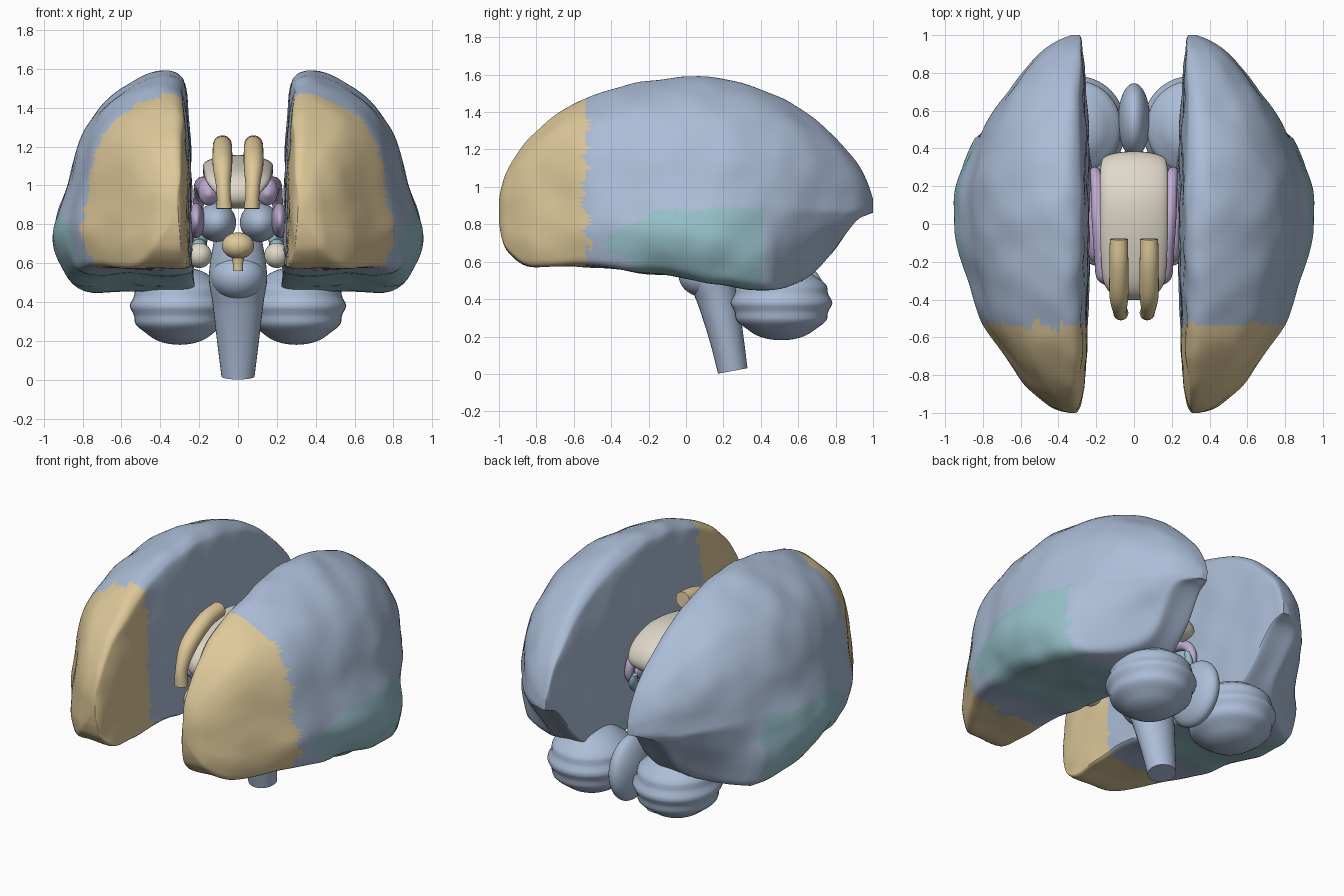
import bpy, bmesh, math
from mathutils import Vector, noise

cube = bpy.data.objects.get("Cube")
if cube:
    bpy.data.objects.remove(cube, do_unlink=True)


def material(name, r, g, b):
    m = bpy.data.materials.new(name)
    m.use_nodes = True
    m.diffuse_color = (r, g, b, 1)
    bsdf = next(n for n in m.node_tree.nodes if n.type == "BSDF_PRINCIPLED")
    bsdf.inputs["Base Color"].default_value = (r, g, b, 1)
    bsdf.inputs["Roughness"].default_value = 0.7
    return m


BLUE = material("slate blue", 0.41, 0.51, 0.68)
SAND = material("sand yellow", 0.73, 0.58, 0.32)
TEAL = material("soft teal", 0.31, 0.53, 0.59)
LILAC = material("lilac", 0.52, 0.41, 0.65)
CREAM = material("cream", 0.74, 0.69, 0.59)
SIDES = (("left", 1), ("right", -1))
made = []


def clamp(value):
    return max(0, min(1, value))


def spline(points, n, closed=False):
    """Sample a smooth curve through tuples of any length."""
    pts = [Vector(p) for p in points]
    count = len(pts)

    def at(i):
        return pts[i % count] if closed else pts[max(0, min(count - 1, i))]

    out = []
    for i in range(count if closed else count - 1):
        a, b, c, d = (at(i + k) for k in (-1, 0, 1, 2))
        for s in range(n):
            t = s / n
            out.append(b + (c - a) * (t / 2)
                       + (a * 2 - b * 5 + c * 4 - d) * (t * t / 2)
                       + (b * 3 - a - c * 3 + d) * (t ** 3 / 2))
    return out if closed else out + [pts[-1]]


def finish(name, bm, mats):
    bmesh.ops.recalc_face_normals(bm, faces=bm.faces)
    mesh = bpy.data.meshes.new(name)
    bm.to_mesh(mesh)
    bm.free()
    for m in mats:
        mesh.materials.append(m)
    obj = bpy.data.objects.new(name, mesh)
    bpy.context.collection.objects.link(obj)
    made.append(obj)
    return obj


def loft(name, rings, mats, rule=None):
    """Skin closed rings of equal size, cap the ends, colour by rule."""
    bm = bmesh.new()
    loops = [[bm.verts.new(p) for p in ring] for ring in rings]
    size = len(loops[0])
    for a, b in zip(loops, loops[1:]):
        for i in range(size):
            j = (i + 1) % size
            bm.faces.new((a[i], a[j], b[j], b[i]))
    bm.faces.new(loops[0])
    bm.faces.new(loops[-1])
    if rule:
        bmesh.ops.triangulate(bm, faces=bm.faces)
        for f in bm.faces:
            f.material_index = rule(f.calc_center_median())
    return finish(name, bm, mats)


def sweep(name, path, mat, side=1, sides=24):
    """Path points are x, y, z, half width, half thickness."""
    samples = spline(path, 6)
    rings = []
    for i, s in enumerate(samples):
        tangent = (samples[min(i + 1, len(samples) - 1)] - samples[max(i - 1, 0)])
        normal = Vector(tangent[:3]).cross(Vector((1, 0, 0))).normalized()
        ring = []
        for k in range(sides):
            a = math.tau * k / sides
            p = Vector(s[:3]) + Vector((math.cos(a) * s[3], 0, 0)) + normal * (math.sin(a) * s[4])
            ring.append((p.x * side, p.y, p.z))
        rings.append(ring)
    return loft(name, rings, [mat])


def ellipsoid(name, centre, radii, mat, side=1, ridge=0.0):
    bm = bmesh.new()
    bmesh.ops.create_uvsphere(bm, u_segments=40, v_segments=32, radius=1)
    for v in bm.verts:
        swell = 1 + ridge * math.cos(v.co.z * 13)
        x, y, z = v.co.x * swell, v.co.y * swell, v.co.z
        v.co = ((centre[0] + x * radii[0]) * side,
                centre[1] + y * radii[1], centre[2] + z * radii[2])
    return finish(name, bm, [mat])


# Cerebral hemispheres: one cross-section scaled along the length
section = spline([(0.04, 0), (0.45, 0), (0.82, 0), (0.94, 0.08), (1, 0.2),
                  (0.96, 0.32), (0.9, 0.45), (0.84, 0.6), (0.74, 0.75),
                  (0.58, 0.88), (0.41, 0.95), (0.22, 1), (0.1, 0.98),
                  (0.05, 0.9), (0.01, 0.6), (0, 0.3), (0, 0.07)], 5, True)
# y, inner x, outer x, bottom z, top z
stations = spline([(-1, 0.31, 0.35, 0.81, 0.92), (-0.985, 0.295, 0.41, 0.73, 1.01),
                   (-0.95, 0.28, 0.47, 0.655, 1.1), (-0.85, 0.265, 0.58, 0.585, 1.25),
                   (-0.7, 0.255, 0.69, 0.575, 1.385),
                   (-0.5, 0.25, 0.81, 0.575, 1.485), (-0.25, 0.24, 0.9, 0.55, 1.555),
                   (0, 0.235, 0.955, 0.52, 1.59), (0.22, 0.235, 0.94, 0.48, 1.565),
                   (0.45, 0.24, 0.85, 0.455, 1.5), (0.62, 0.25, 0.755, 0.51, 1.41),
                   (0.78, 0.26, 0.625, 0.65, 1.285), (0.9, 0.27, 0.5, 0.81, 1.15),
                   (0.97, 0.275, 0.4, 0.85, 1.03), (1, 0.285, 0.33, 0.86, 0.94)], 6)


def hemisphere_ring(station, side):
    y, inner, outer, low, high = station
    full = 0.5 * clamp((abs(y) - 0.12) / 0.4)
    rear = clamp((y - 0.45) / 0.3)
    ring = []
    for u, v in section:
        u += full * u * u * (1 - u)
        z = low + (high - low) * v
        # underside narrows below the rear lobe
        u *= 1 - min(0.55, 1.8 * rear * max(0, 0.87 - z))
        x = inner + (outer - inner) * u
        wave = noise.noise_vector(Vector((x, y, z)) * 5.5) * 0.014
        ring.append(((x + wave.x) * side, y, z + wave.z))
    return ring


def lobe_colour(p):
    jag = 0.05 * noise.noise(p * 15)
    if p.y < -0.53 + jag:
        return 1
    edge = 0.875 + 0.05 * p.y - 0.4 * max(0, -0.15 - p.y)
    front = -0.41 + 0.8 * max(0, 0.7 - p.z)
    outside = abs(p.x) > 0.4 or p.z < 0.56
    if outside and front + jag < p.y < 0.42 + jag and p.z < edge + jag * 0.4:
        return 2
    return 0


for label, s in SIDES:
    loft(label + "_hemisphere", [hemisphere_ring(st, s) for st in stations],
         [BLUE, SAND, TEAL], lobe_colour)

    # Ridged lobes at the lower back
    ellipsoid(label + "_cerebellum", (0.3, 0.51, 0.38), (0.25, 0.265, 0.2), BLUE, s, 0.03)

    # Deep paired structures
    ellipsoid(label + "_thalamus", (0.11, 0.05, 0.81), (0.1, 0.17, 0.1), BLUE, s)
    ellipsoid(label + "_amygdala", (0.2, -0.15, 0.64), (0.065, 0.07, 0.065), CREAM, s)
    ellipsoid(label + "_putamen", (0.215, 0, 0.82), (0.045, 0.2, 0.09), LILAC, s)
    sweep(label + "_caudate", [(0.15, -0.32, 0.95, 0.01, 0.01), (0.15, -0.28, 0.96, 0.05, 0.065),
                               (0.16, -0.18, 0.98, 0.05, 0.06), (0.19, 0.05, 1, 0.035, 0.04),
                               (0.2, 0.24, 0.94, 0.03, 0.03), (0.21, 0.27, 0.82, 0.025, 0.025),
                               (0.21, 0.15, 0.73, 0.02, 0.02)], LILAC, s)
    sweep(label + "_hippocampus", [(0.2, -0.12, 0.67, 0.02, 0.02), (0.2, -0.06, 0.68, 0.04, 0.045),
                                   (0.2, 0.12, 0.69, 0.04, 0.04), (0.18, 0.27, 0.78, 0.03, 0.03),
                                   (0.15, 0.3, 0.86, 0.015, 0.015)], TEAL, s)
    sweep(label + "_front_band", [(0.08, -0.08, 1.21, 0.048, 0.048), (0.08, -0.22, 1.19, 0.05, 0.05),
                                  (0.08, -0.38, 1.1, 0.05, 0.052), (0.075, -0.46, 0.98, 0.036, 0.04),
                                  (0.07, -0.47, 0.88, 0.04, 0.04)], SAND, s)

# Central arch joining the two sides
sweep("central_arch", [(0, -0.28, 0.9, 0.08, 0.02), (0, -0.36, 0.94, 0.1, 0.04),
                       (0, -0.31, 1.02, 0.16, 0.05), (0, -0.1, 1.08, 0.178, 0.055),
                       (0, 0.12, 1.1, 0.18, 0.055), (0, 0.28, 1.05, 0.178, 0.05),
                       (0, 0.34, 0.97, 0.165, 0.045), (0, 0.29, 0.92, 0.13, 0.02)],
      CREAM, sides=32)

# Stem, its front bulge and the ridge between the rear lobes
sweep("brain_stem", [(0, 0.25, 0.016, 0.085, 0.08), (0, 0.215, 0.2, 0.108, 0.092),
                     (0, 0.17, 0.4, 0.132, 0.11), (0, 0.13, 0.54, 0.15, 0.12),
                     (0, 0.1, 0.74, 0.12, 0.1)], BLUE, sides=32)
ellipsoid("stem_bulge", (0, 0.1, 0.53), (0.14, 0.14, 0.12), BLUE)
ellipsoid("cerebellum_ridge", (0, 0.55, 0.41), (0.085, 0.195, 0.205), BLUE)

# Small gland on its stalk under the middle
ellipsoid("hypothalamus", (0, -0.07, 0.69), (0.083, 0.08, 0.068), SAND)
sweep("gland_stalk", [(0, -0.07, 0.65, 0.035, 0.035), (0, -0.07, 0.6, 0.027, 0.027),
                      (0, -0.07, 0.56, 0.027, 0.027)], SAND)

# Smooth shading with crisp rims
for obj in bpy.context.selected_objects:
    obj.select_set(False)
for obj in made:
    obj.select_set(True)
bpy.context.view_layer.objects.active = made[0]
bpy.ops.object.shade_smooth_by_angle(angle=math.radians(40))
